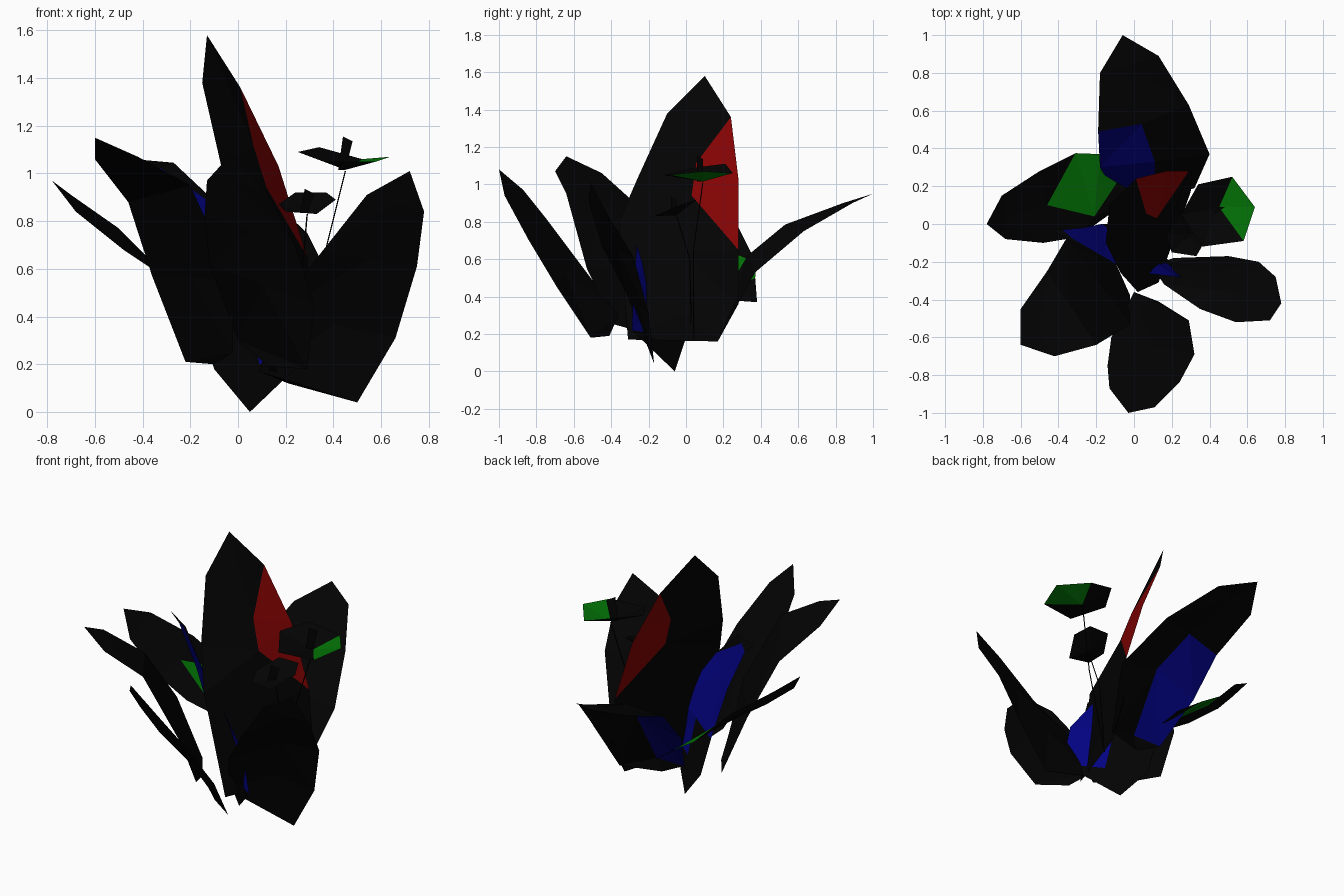
import bpy, bmesh
from mathutils import Vector

cube = bpy.data.objects.get("Cube")
if cube:
    bpy.data.objects.remove(cube, do_unlink=True)


def material(name, rgb):
    m = bpy.data.materials.new(name)
    m.use_nodes = True
    m.diffuse_color = (*rgb, 1)
    m.node_tree.nodes["Principled BSDF"].inputs["Base Color"].default_value = (*rgb, 1)
    return m


BLACK = material("black", (0.001, 0.001, 0.001))
RED = material("red", (0.23, 0.001, 0.001))
GREEN = material("green", (0.001, 0.18, 0.002))
BLUE = material("blue", (0.001, 0.001, 0.23))


def finish(name, bm, mats):
    me = bpy.data.meshes.new(name)
    bm.to_mesh(me)
    bm.free()
    for m in mats:
        me.materials.append(m)
    ob = bpy.data.objects.new(name, me)
    bpy.context.collection.objects.link(ob)
    return ob


# A leaf is a tip, two edges of four points and a base, folded along a spine
# (halfway between the edges unless given).
# "patch" lists the coloured triangles as side + row + half.
def leaf(name, tip, left, right, base, colour=BLACK, patch=(), spine=None):
    bm = bmesh.new()
    if spine is None:
        spine = [(Vector(a) + Vector(b)) / 2 for a, b in zip(left, right)]
    t, b = bm.verts.new(tip), bm.verts.new(base)
    mid = [bm.verts.new(p) for p in spine]
    for side, pts in (("L", left), ("R", right)):
        edge = [bm.verts.new(p) for p in pts]
        tris = {side + "0a": (t, edge[0], mid[0]), side + "4a": (edge[3], b, mid[3])}
        for i in range(3):
            tris[f"{side}{i + 1}a"] = (edge[i], edge[i + 1], mid[i])
            tris[f"{side}{i + 1}b"] = (mid[i], edge[i + 1], mid[i + 1])
        for key, tri in tris.items():
            f = bm.faces.new(tri if side == "L" else tri[::-1])
            f.material_index = int(key in patch)
    return finish(name, bm, [BLACK, colour])


leaf("tall_leaf", (-.13, .10, 1.58),
     [(-.15, -.10, 1.38), (-.07, -.26, 1.03), (.02, -.36, .80), (.13, -.31, .17)],
     [(.01, .24, 1.36), (.17, .28, 1.03), (.29, .28, .65), (.31, .28, .36)],
     (.30, .17, .16), RED, ("R1a", "R1b", "R2a"),
     spine=[(.065, .055, 1.115), (.12, .03, .94), (.18, -.03, .64), (.23, -.02, .31)])

leaf("back_leaf", (-.06, 1.0, .95),
     [(-.18, .80, .87), (-.19, .49, .75), (-.18, .30, .54), (-.08, .13, .28)],
     [(.13, .89, .90), (.29, .63, .75), (.40, .37, .53), (.32, .19, .20)],
     (.08, .12, .20), BLUE, ("L2a", "L2b", "L3a", "L3b"),
     spine=[(-.02, .84, .90), (.04, .53, .785), (.11, .33, .62), (.11, .13, .28)])

leaf("right_side_leaf", (-.78, 0, .97),
     [(-.68, -.08, .84), (-.48, -.10, .68), (-.30, -.07, .56), (-.06, .10, .39)],
     [(-.70, .15, .91), (-.50, .28, .77), (-.31, .375, .58), (-.18, .37, .50)],
     (0, .38, .37), GREEN, ("R2b", "R3a", "R3b"),
     spine=[(-.69, .03, .87), (-.46, .10, .70), (-.21, .04, .52), (-.09, .22, .42)])

leaf("front_right_leaf", (-.60, -.64, 1.15),
     [(-.60, -.45, 1.06), (-.46, -.25, .88), (-.36, -.08, .57), (-.22, -.03, .21)],
     [(-.42, -.70, 1.07), (-.20, -.64, .95), (-.02, -.53, .55), (-.02, -.38, .25)],
     (-.10, -.20, .20))

leaf("front_leaf", (-.03, -1.0, 1.08),
     [(-.13, -.87, .97), (-.14, -.75, .82), (-.12, -.60, .62), (0, -.36, .30)],
     [(.11, -.97, .94), (.24, -.84, .70), (.32, -.69, .45), (.29, -.51, .18)],
     (.13, -.41, .19))

leaf("front_left_leaf", (.72, -.51, 1.01),
     [(.54, -.52, .91), (.35, -.45, .67), (.16, -.32, .42), (.09, -.22, .17)],
     [(.78, -.42, .84), (.75, -.28, .61), (.66, -.20, .31), (.50, -.17, .04)],
     (.21, -.18, .12))

# Wide inner blade standing across the middle, down to the lowest point
leaf("inner_leaf", (-.44, -.03, 1.06),
     [(-.38, -.03, 1.0), (-.27, -.02, .75), (-.17, 0, .42), (-.10, 0, .18)],
     [(-.27, -.125, 1.045), (-.03, -.25, .82), (.23, -.28, .47), (.28, -.29, .22)],
     (.05, -.06, 0), BLUE,
     ("L1a", "L1b", "L2a", "L2b", "R1b", "R2a", "R2b", "R3a", "R3b"))


# Shallow six-sided blossoms, with an upright sliver in the middle
def blossom(name, centre, ring, height, green=()):
    bm = bmesh.new()
    c = bm.verts.new(centre)
    rim = [bm.verts.new(p) for p in ring]
    for i in range(6):
        f = bm.faces.new((c, rim[i - 5], rim[i]))
        f.material_index = int(i in green)
    x, y, z = centre
    bm.faces.new([bm.verts.new(p) for p in (
        (x - .03, y - .03, z), (x, y, z),
        (x + .03, y, z + height - .02), (x - .01, y - .03, z + height))])
    return finish(name, bm, [BLACK, GREEN])


blossom("upper_blossom", (.45, .09, 1.015),
        [(.25, .05, 1.09), (.34, .21, 1.11), (.52, .25, 1.06),
         (.64, .09, 1.07), (.58, -.09, 1.05), (.36, -.12, 1.05)], .14, green=(2, 3))
blossom("lower_blossom", (.29, -.05, .835),
        [(.17, -.06, .87), (.24, .06, .92), (.37, .06, .92),
         (.41, -.03, .89), (.33, -.17, .83), (.20, -.15, .84)], .10)


# Thin stems
def stem(name, points):
    cu = bpy.data.curves.new(name, "CURVE")
    cu.dimensions = "3D"
    cu.bevel_depth = .003
    cu.bevel_resolution = 0
    sp = cu.splines.new("POLY")
    sp.points.add(len(points) - 1)
    for p, co in zip(sp.points, points):
        p.co = (*co, 1)
    cu.materials.append(BLACK)
    bpy.context.collection.objects.link(bpy.data.objects.new(name, cu))


stem("upper_stem", [(.45, .09, 1.01), (.36, .04, .65), (.25, .04, .17)])
stem("lower_stem", [(.29, -.05, .83), (.27, .02, .60), (.24, .03, .17)])
